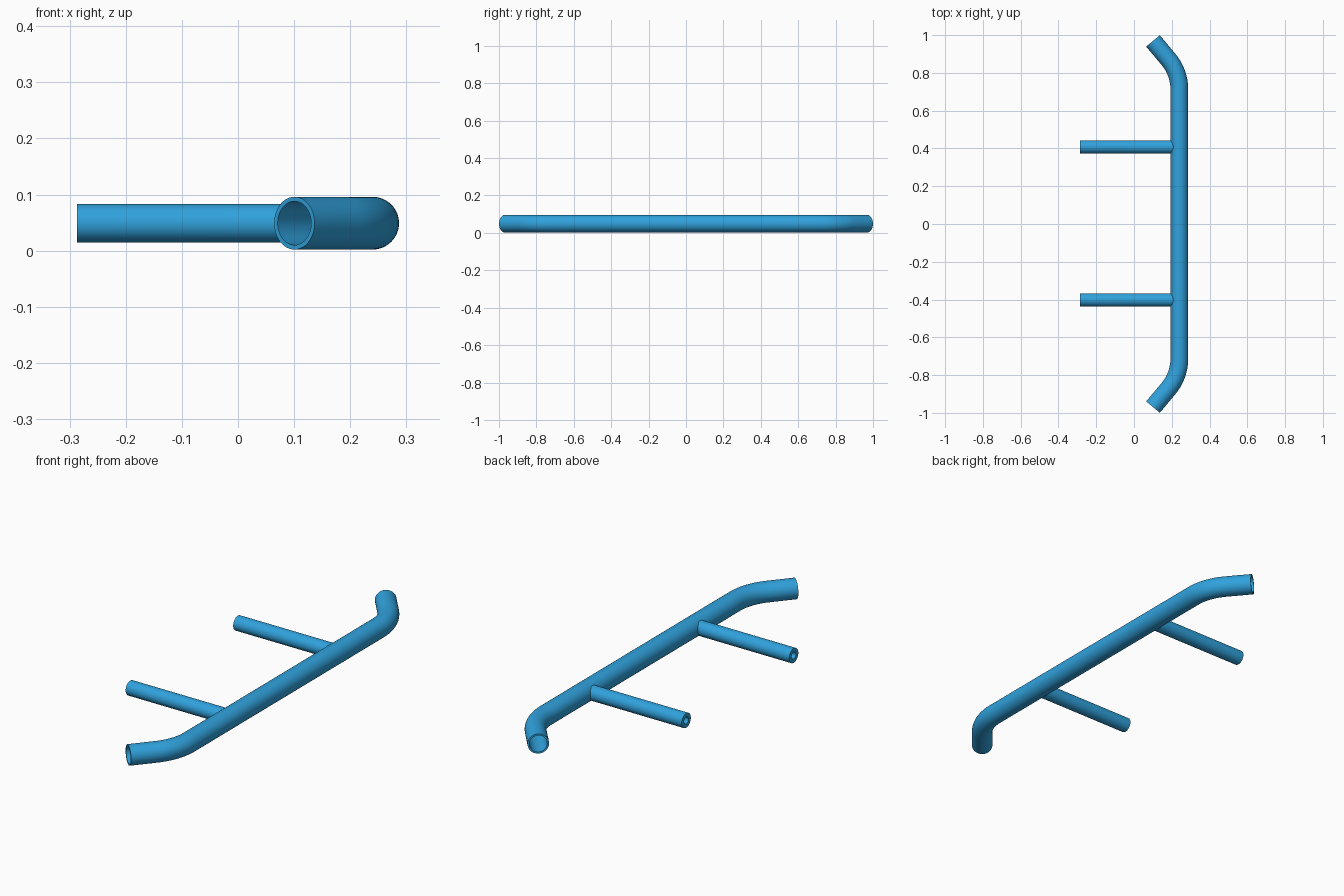
import bpy, bmesh, math
from mathutils import Vector

if "Cube" in bpy.data.objects:
    bpy.data.objects.remove(bpy.data.objects["Cube"])

SEG = 48
Z = 0.049          # height of every tube axis
BAR_X = 0.240      # axis of the long bar
R_OUT, R_IN = 0.047, 0.039


def ring(bm, centre, side, radius):
    """Circle of vertices in the plane spanned by side and z."""
    up = Vector((0, 0, 1))
    return [bm.verts.new(centre + radius * (math.cos(a) * side + math.sin(a) * up))
            for a in (2 * math.pi * i / SEG for i in range(SEG))]


def bridge(bm, a, b):
    for i in range(SEG):
        j = (i + 1) % SEG
        bm.faces.new((a[i], a[j], b[j], b[i]))


def finish(bm, name, mat):
    bmesh.ops.recalc_face_normals(bm, faces=bm.faces)
    mesh = bpy.data.meshes.new(name)
    bm.to_mesh(mesh)
    bm.free()
    ob = bpy.data.objects.new(name, mesh)
    bpy.context.collection.objects.link(ob)
    mesh.materials.append(mat)
    bpy.context.view_layer.objects.active = ob
    ob.select_set(True)
    bpy.ops.object.shade_smooth_by_angle(angle=math.radians(35))
    ob.select_set(False)


blue = bpy.data.materials.new("blue_paint")
blue.diffuse_color = (0.03, 0.36, 0.72, 1)
blue.use_nodes = True
blue.node_tree.nodes["Principled BSDF"].inputs["Base Color"].default_value = blue.diffuse_color

# Long bar path: straight middle, bend, short straight end; mirrored in y
BEND, BEND_R, BEND_Y, TIP = math.radians(40), 0.25, 0.712, 0.126
half = []
for k in range(13):
    a = BEND * k / 12
    half.append((BAR_X - BEND_R * (1 - math.cos(a)), BEND_Y + BEND_R * math.sin(a), a))
x, y, a = half[-1]
half.append((x - TIP * math.sin(a), y + TIP * math.cos(a), a))
path = [(x, -y, -a) for x, y, a in reversed(half)] + half

# Hollow long bar
bm = bmesh.new()
loops = []
for radius, points in ((R_OUT, path), (R_IN, path[::-1])):
    for x, y, a in points:
        loops.append(ring(bm, Vector((x, y, Z)), Vector((math.cos(a), math.sin(a), 0)), radius))
for i in range(len(loops)):
    bridge(bm, loops[i], loops[(i + 1) % len(loops)])
finish(bm, "long_bar", blue)

# Mounting arms: blind hole in the free end, other end shaped to the bar
ARM_R, HOLE_R, ARM_X, HOLE_DEPTH = 0.0345, 0.016, -0.287, 0.08
for name, y in (("front_arm", -0.402), ("back_arm", 0.408)):
    bm = bmesh.new()
    side = Vector((0, 1, 0))
    joint = ring(bm, Vector((BAR_X, y, Z)), side, ARM_R)
    for v in joint:
        v.co.x -= math.sqrt(0.043 ** 2 - (v.co.z - Z) ** 2)
    rim = ring(bm, Vector((ARM_X, y, Z)), side, ARM_R)
    mouth = ring(bm, Vector((ARM_X, y, Z)), side, HOLE_R)
    floor = ring(bm, Vector((ARM_X + HOLE_DEPTH, y, Z)), side, HOLE_R)
    for p, q in ((joint, rim), (rim, mouth), (mouth, floor)):
        bridge(bm, p, q)
    bm.faces.new(floor)
    finish(bm, name, blue)
